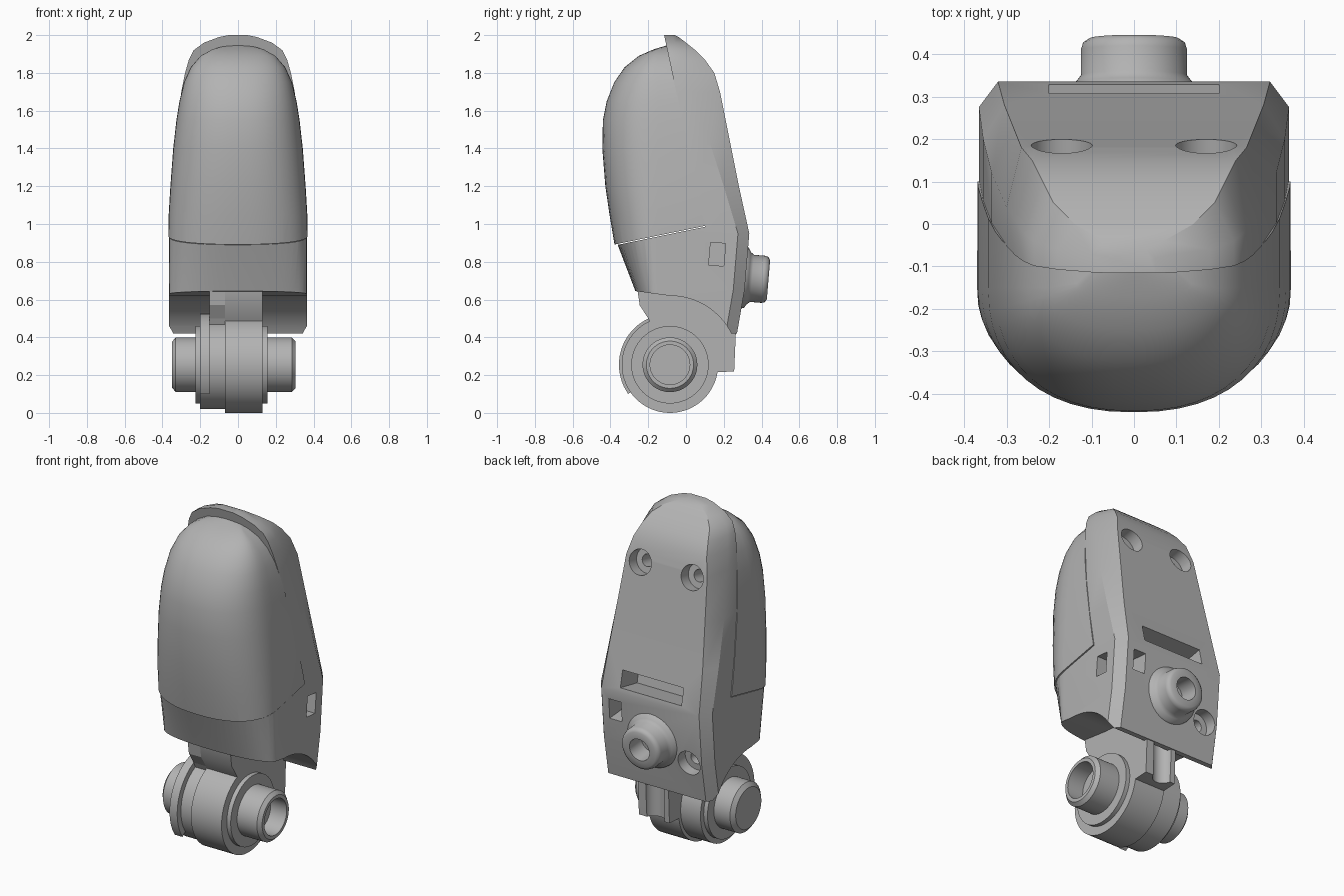
import bpy, bmesh
from math import cos, sin, pi, radians
from mathutils import Vector, Matrix

if "Cube" in bpy.data.objects:
    bpy.data.objects.remove(bpy.data.objects["Cube"])

grey = bpy.data.materials.new("plain grey")
grey.use_nodes = True
grey.diffuse_color = (0.45, 0.45, 0.45, 1)
grey.node_tree.nodes["Principled BSDF"].inputs["Base Color"].default_value = (0.45, 0.45, 0.45, 1)

HINGE_Y, HINGE_Z = -0.085, 0.255


def finish(name, bm):
    bmesh.ops.remove_doubles(bm, verts=bm.verts, dist=1e-5)
    bmesh.ops.recalc_face_normals(bm, faces=bm.faces)
    mesh = bpy.data.meshes.new(name)
    bm.to_mesh(mesh)
    bm.free()
    mesh.materials.append(grey)
    ob = bpy.data.objects.new(name, mesh)
    bpy.context.collection.objects.link(ob)
    return ob


def prism(name, outline, x0, x1):
    """Extrude a side outline of (y, z) points from x0 to x1."""
    bm = bmesh.new()
    face = bm.faces.new([bm.verts.new((x0, y, z)) for y, z in outline])
    side = bmesh.ops.extrude_face_region(bm, geom=[face])
    moved = [v for v in side["geom"] if isinstance(v, bmesh.types.BMVert)]
    bmesh.ops.translate(bm, verts=moved, vec=(x1 - x0, 0, 0))
    return finish(name, bm)


def lathe(name, profile, origin, direction=(1, 0, 0), steps=64):
    """Turn (distance, radius) points about an axis."""
    bm = bmesh.new()
    verts = [bm.verts.new((d, 0, r)) for d, r in profile]
    edges = [bm.edges.new(pair) for pair in zip(verts, verts[1:])]
    bmesh.ops.spin(bm, geom=verts + edges, cent=(0, 0, 0), axis=(1, 0, 0),
                   angle=2 * pi, steps=steps)
    turn = Vector(direction).to_track_quat('X', 'Z').to_matrix().to_4x4()
    bmesh.ops.transform(bm, matrix=Matrix.Translation(origin) @ turn, verts=bm.verts)
    return finish(name, bm)


def box(name, centre, size, tilt=0):
    bm = bmesh.new()
    bmesh.ops.create_cube(bm, size=1)
    m = Matrix.Translation(centre) @ Matrix.Rotation(tilt, 4, 'X') @ Matrix.Diagonal((*size, 1))
    bmesh.ops.transform(bm, matrix=m, verts=bm.verts)
    return finish(name, bm)


def section(z, w, yf, yc, ys, b, yb, n=2.3, steps=12):
    """Horizontal ring: rounded front, straight sides, bevelled flat back."""
    half = []
    for i in range(steps + 1):
        a = pi / 2 * i / steps
        half.append((w * sin(a) ** (2 / n), yc - (yc - yf) * max(cos(a), 0) ** (2 / n)))
    half += [(w, ys), (b, yb)]
    ring = half + [(-x, y) for x, y in reversed(half[1:])]
    return [(x, y, z) for x, y in ring]


def loft(rings):
    bm = bmesh.new()
    rows = [[bm.verts.new(p) for p in ring] for ring in rings]
    for low, high in zip(rows, rows[1:]):
        for i in range(len(low)):
            j = (i + 1) % len(low)
            bm.faces.new((low[i], low[j], high[j], high[i]))
    bm.faces.new(rows[0])
    bm.faces.new(rows[-1])
    return bm


def cut(ob, cutter):
    cutter.hide_render = True
    mod = ob.modifiers.new("cut", 'BOOLEAN')
    mod.operation, mod.solver, mod.object = 'DIFFERENCE', 'EXACT', cutter
    bpy.context.view_layer.objects.active = ob
    bpy.ops.object.modifier_apply(modifier=mod.name)
    bpy.data.objects.remove(cutter)


def smooth(ob, degrees=30):
    bpy.ops.object.select_all(action='DESELECT')
    ob.select_set(True)
    bpy.context.view_layer.objects.active = ob
    bpy.ops.object.shade_smooth_by_angle(angle=radians(degrees))


# Back shell: height, half width, front, back panel half width, back, bevel depth
shell_rows = [
    (0.42, 0.365, -0.19, 0.32, 0.27, 0.06),
    (0.65, 0.365, -0.27, 0.32, 0.31, 0.06),
    (0.95, 0.365, -0.385, 0.32, 0.335, 0.06),
    (1.2, 0.355, -0.4, 0.305, 0.28, 0.08),
    (1.45, 0.335, -0.4, 0.285, 0.23, 0.11),
    (1.7, 0.3, -0.4, 0.265, 0.18, 0.14),
    (1.8, 0.28, -0.4, 0.24, 0.15, 0.14),
    (1.87, 0.26, -0.4, 0.215, 0.1, 0.12),
    (1.92, 0.235, -0.4, 0.19, 0.05, 0.09),
    (1.96, 0.18, -0.4, 0.14, 0.0, 0.06),
    (1.99, 0.1, -0.4, 0.07, -0.04, 0.03),
    (2.0, 0.05, -0.4, 0.03, -0.06, 0.02),
]
shell = finish("back_shell", loft([section(z, w, yf, -0.15, yb - d, b, yb)
                                   for z, w, yf, b, yb, d in shell_rows]))

# Seat for the pad, and round clearance above the hinge
cut(shell, prism("pad_seat", [(-0.7, 0.82), (0.1, 0.985), (-0.137, 2.1), (-0.7, 2.1)], -1, 1))
arc = [(HINGE_Y + 0.365 * cos(radians(a)), HINGE_Z + 0.365 * sin(radians(a)))
       for a in range(20, 95, 5)]
cut(shell, prism("clearance", arc + [(-0.27, 0.645), (-0.6, 0.69), (-0.6, 0.1), (arc[0][0], 0.1)], -1, 1))

# Countersunk screw holes
screw = [(-0.22, 0), (-0.22, 0.035), (-0.07, 0.035), (-0.07, 0.072), (0.06, 0.072), (0.06, 0)]
upper_normal, lower_normal = (0, 0.979, 0.203), (0, 0.996, -0.083)
for x in (-0.17, 0.17):
    cut(shell, lathe("upper_screw_hole", screw, (x, 0.185, 1.675), upper_normal, 40))
cut(shell, lathe("lower_screw_hole", screw, (-0.235, 0.31, 0.64), lower_normal, 40))

# Wide slot and the two joined square windows
cut(shell, box("slot", (0, 0.28, 1.02), (0.4, 0.24, 0.1), radians(11)))
cut(shell, box("side_window", (0.3, 0.165, 0.84), (0.2, 0.08, 0.12), radians(-5)))
cut(shell, box("back_window", (0.235, 0.27, 0.84), (0.08, 0.27, 0.12), radians(-5)))
smooth(shell, 28)

# Soft front pad: height, half width, front
pad_rows = [
    (0.7, 0.37, -0.34), (0.9, 0.37, -0.38), (1.05, 0.367, -0.405), (1.2, 0.358, -0.427),
    (1.4, 0.343, -0.443), (1.55, 0.326, -0.44), (1.65, 0.31, -0.42),
    (1.75, 0.286, -0.38), (1.83, 0.25, -0.325), (1.89, 0.198, -0.25),
    (1.925, 0.135, -0.17), (1.94, 0.08, -0.12), (1.946, 0.03, -0.1),
]
bm = loft([section(z, w, yf, max(-0.15, yf + 0.03), 0.15, w * 0.95, 0.2)
           for z, w, yf in pad_rows])
for point, normal in (((0, 0.1, 0.99), (0, 0.979, 0.207)), ((0, 0.1, 0.99), (0, 0.202, -0.979))):
    result = bmesh.ops.bisect_plane(bm, geom=bm.verts[:] + bm.edges[:] + bm.faces[:],
                                    plane_co=point, plane_no=normal, clear_outer=True)
    rim = [e for e in result["geom_cut"] if isinstance(e, bmesh.types.BMEdge)]
    bmesh.ops.holes_fill(bm, edges=rim)
smooth(finish("front_pad", bm), 40)

# Hinge barrel with flanges, closed pin on one end and hollow pin on the other
smooth(lathe("hinge_barrel", [
    (-0.35, 0), (-0.35, 0.12), (-0.33, 0.145), (-0.225, 0.145), (-0.225, 0.205),
    (-0.2, 0.205), (-0.2, 0.235), (-0.07, 0.235), (-0.07, 0.255), (0.13, 0.255),
    (0.13, 0.205), (0.155, 0.205), (0.155, 0.145), (0.285, 0.145), (0.305, 0.125),
    (0.305, 0.105), (0.2, 0.105), (0.2, 0)], (0, HINGE_Y, HINGE_Z)))

# Stop lug round the front of the barrel
lug = [(HINGE_Y + 0.27 * cos(radians(a)), HINGE_Z + 0.27 * sin(radians(a)))
       for a in range(90, 220, 5)]
smooth(prism("stop_lug", lug + [(HINGE_Y, HINGE_Z)], -0.2, -0.15))

# Neck joining hinge and shell, with a cable groove in its back
front = [(-0.26, 0.67), (-0.245, 0.57), (-0.2, 0.5), (HINGE_Y, HINGE_Z)]
neck = prism("neck", front + [(0.165, 0.215), (0.255, 0.22), (0.265, 0.45), (0.27, 0.67)], -0.07, 0.13)
cut(neck, lathe("cable_groove", [(0, 0), (0, 0.06), (0.5, 0.06), (0.5, 0)],
                (0.02, 0.27, 0.1), (0, 0, 1), 40))
smooth(neck)
prism("neck_side", front + [(0.08, 0.3), (0.1, 0.67)], -0.15, -0.07)

# Hollow cable boss on the back
smooth(lathe("back_boss", [
    (-0.02, 0), (-0.02, 0.165), (0.005, 0.16), (0.018, 0.138), (0.035, 0.125), (0.095, 0.125),
    (0.112, 0.12), (0.122, 0.105), (0.122, 0.065), (0.01, 0.065), (0.01, 0)],
    (0, 0.315, 0.715), lower_normal), 50)
